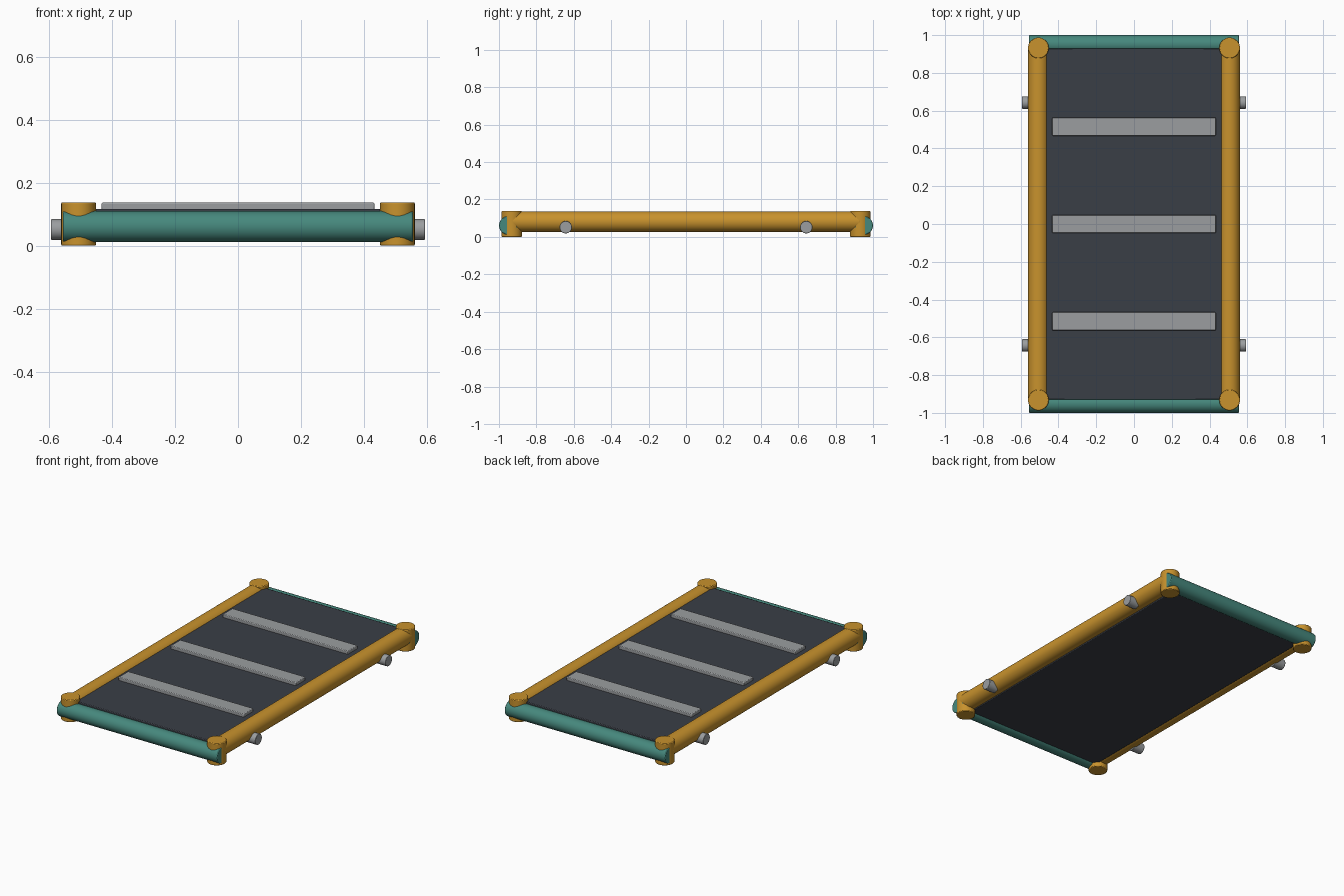
import bpy
from math import pi, radians

cube = bpy.data.objects.get("Cube")
if cube:
    bpy.data.objects.remove(cube)


def material(name, rgb):
    linear = [((c / 255 + 0.055) / 1.055) ** 2.4 for c in rgb] + [1]
    mat = bpy.data.materials.new(name)
    mat.use_nodes = True
    mat.diffuse_color = linear
    mat.node_tree.nodes["Principled BSDF"].inputs["Base Color"].default_value = linear
    return mat


ochre = material("ochre yellow", (200, 146, 45))
teal = material("muted teal", (70, 136, 125))
charcoal = material("charcoal", (58, 62, 70))
grey = material("light grey", (155, 158, 160))


def finish(name, mat, bevel):
    obj = bpy.context.object
    obj.name = name
    obj.data.materials.append(mat)
    bpy.ops.object.transform_apply(location=False, rotation=True, scale=True)
    if bevel:
        mod = obj.modifiers.new("soft edges", "BEVEL")
        mod.width = bevel
        mod.segments = 2
        mod.limit_method = "ANGLE"
        mod.angle_limit = radians(40)
    bpy.ops.object.shade_smooth_by_angle(angle=radians(40))


def rod(name, mat, centre, radius, length, axis, bevel=0.004):
    turn = {"x": (0, pi / 2, 0), "y": (pi / 2, 0, 0), "z": (0, 0, 0)}[axis]
    bpy.ops.mesh.primitive_cylinder_add(
        vertices=32, radius=radius, depth=length, location=centre, rotation=turn)
    finish(name, mat, bevel)


def box(name, mat, centre, size, bevel):
    bpy.ops.mesh.primitive_cube_add(size=1, location=centre)
    bpy.context.object.scale = size
    finish(name, mat, bevel)


# Long side rails, corner posts and side pegs
for side, sx in (("left", 1), ("right", -1)):
    rod(f"{side}_side_rail", ochre, (sx * 0.506, 0, 0.082), 0.055, 1.86, "y")
    for end, sy in (("front", -1), ("back", 1)):
        rod(f"{end}_{side}_post", ochre, (sx * 0.506, sy * 0.932, 0.069), 0.055, 0.138, "z")
        rod(f"{end}_{side}_peg", grey, (sx * 0.558, sy * 0.643, 0.052), 0.033, 0.07, "x", 0.002)

# Rounded end rails
for end, sy in (("front", -1), ("back", 1)):
    rod(f"{end}_end_rail", teal, (0, sy * 0.951, 0.061), 0.049, 1.11, "x")

# Deck panel and its cross slats
box("deck_panel", charcoal, (0, 0, 0.072), (0.96, 1.86, 0.09), 0.004)
for name, y in (("front", -0.515), ("middle", 0), ("back", 0.515)):
    box(f"{name}_slat", grey, (0, y, 0.125), (0.866, 0.096, 0.024), 0.004)
